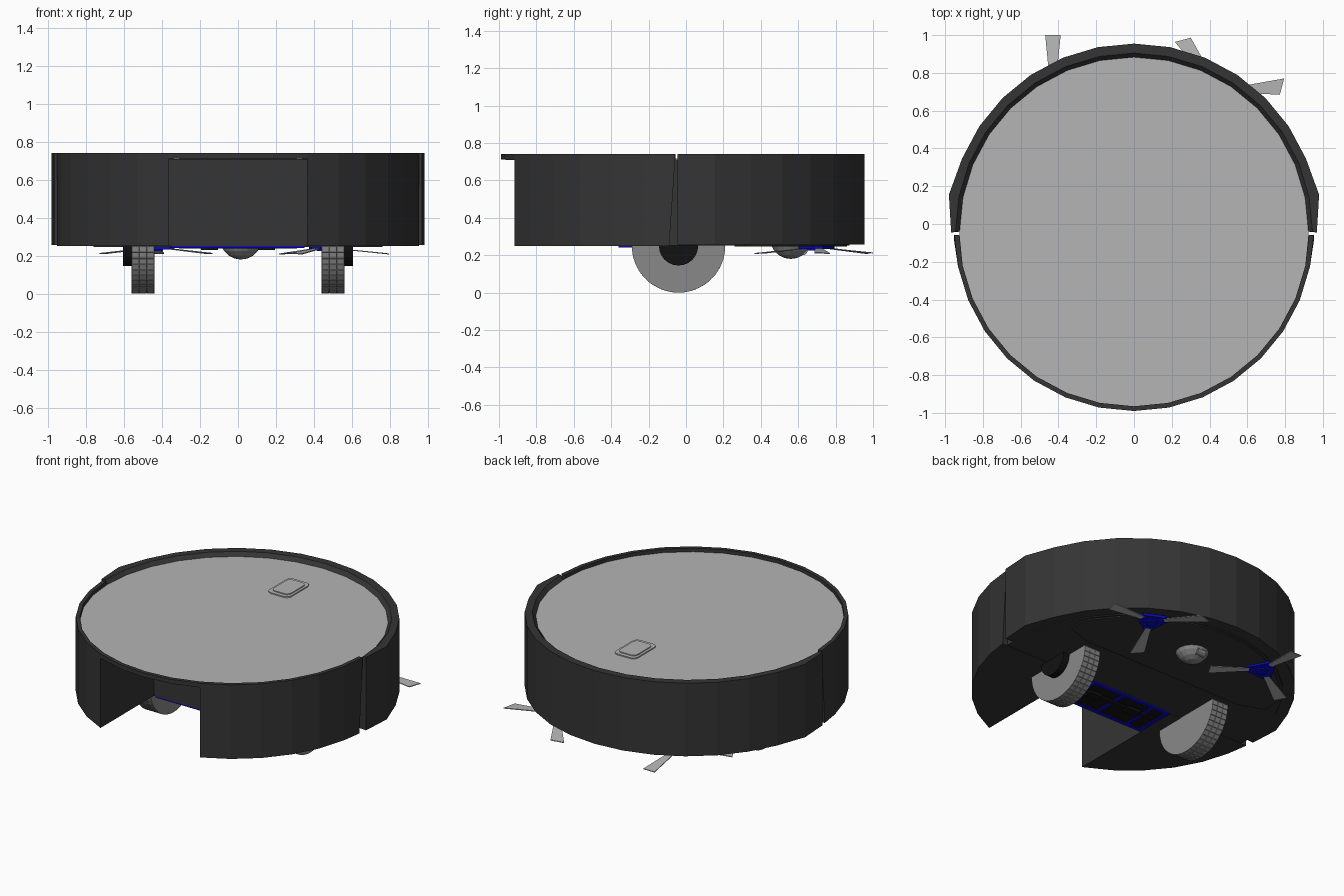
import bpy, bmesh, math
from mathutils import Matrix, Vector

if "Cube" in bpy.data.objects:
    bpy.data.objects.remove(bpy.data.objects["Cube"])


def material(name, c):
    m = bpy.data.materials.new(name)
    m.diffuse_color = (*c, 1)
    m.use_nodes = True
    m.node_tree.nodes["Principled BSDF"].inputs["Base Color"].default_value = m.diffuse_color
    return m


DARK = material("charcoal", (0.035, 0.035, 0.035))
LIGHT = material("light grey", (0.46, 0.46, 0.46))
MID = material("wheel grey", (0.25, 0.25, 0.25))
BLACK = material("black", (0.006, 0.006, 0.006))
BLUE = material("blue", (0.003, 0.003, 0.55))
STEP = math.pi / 16  # 32-sided circles
CY = -0.04           # centre of the body circle


def finish(name, bm, mat):
    bmesh.ops.recalc_face_normals(bm, faces=bm.faces[:])
    me = bpy.data.meshes.new(name)
    bm.to_mesh(me)
    bm.free()
    me.materials.append(mat)
    ob = bpy.data.objects.new(name, me)
    bpy.context.collection.objects.link(ob)
    return ob


def prism(name, pts, z0, z1, mat, warp=None):
    """Upright prism over a flat outline; warp may move each vertex."""
    bm = bmesh.new()
    f = bm.faces.new([bm.verts.new((x, y, z0)) for x, y in pts])
    top = bmesh.ops.extrude_face_region(bm, geom=[f])["geom"]
    for v in top:
        if isinstance(v, bmesh.types.BMVert):
            v.co.z = z1
    if warp:
        for v in bm.verts:
            warp(v.co)
    return finish(name, bm, mat)


def box(name, x0, x1, y0, y1, z0, z1, mat):
    return prism(name, [(x0, y0), (x1, y0), (x1, y1), (x0, y1)], z0, z1, mat)


def arc(r, k0, k1, cy=CY):
    return [(r * math.cos(k * STEP), cy + r * math.sin(k * STEP)) for k in range(k0, k1 + 1)]


def band(name, sections, mat):
    """Closed-profile strip swept through a list of cross-sections."""
    bm = bmesh.new()
    rows = [[bm.verts.new(p) for p in s] for s in sections]
    n = len(rows[0])
    for a, b in zip(rows, rows[1:]):
        for i in range(n):
            bm.faces.new((a[i], a[(i + 1) % n], b[(i + 1) % n], b[i]))
    bm.faces.new(rows[0])
    bm.faces.new(rows[-1][::-1])
    return finish(name, bm, mat)


def cylinder_x(name, x0, x1, y, z, r, n, mat, tread=False):
    bm = bmesh.new()
    bmesh.ops.create_cone(bm, cap_ends=True, segments=n, radius1=r, radius2=r, depth=x1 - x0,
                          matrix=Matrix.Translation(((x0 + x1) / 2, y, z)) @ Matrix.Rotation(math.pi / 2, 4, 'Y'))
    if tread:  # split the rolling face into raised blocks
        sides = [e for e in bm.edges if abs(e.verts[0].co.x - e.verts[1].co.x) > 0.01]
        bmesh.ops.subdivide_edges(bm, edges=sides, cuts=2, use_grid_fill=True)
        faces = [f for f in bm.faces if abs(f.normal.x) < 0.5]
        bmesh.ops.inset_individual(bm, faces=faces, thickness=0.002, depth=0.003)
    return finish(name, bm, mat)


def rounded(cx, cy, hx, hy, r):
    pts = []
    for i, (sx, sy) in enumerate([(1, 1), (-1, 1), (-1, -1), (1, -1)]):
        for j in range(5):
            a = math.pi / 2 * (i + j / 4)
            pts.append((cx + sx * (hx - r) + r * math.cos(a), cy + sy * (hy - r) + r * math.sin(a)))
    return pts


# Rear body with the open bin bay; its front edge leans to leave a wedge gap
rear = arc(0.95, 16, 32)
NX = rear[10][0]
rear[0], rear[16] = (-0.952, -0.06), (0.952, -0.06)


def lean(co):
    if co.y > -0.07:
        co.y = -0.09 if co.z < 0.5 else -0.058


prism("rear_body", rear[:7] + [(-NX, -0.36), (NX, -0.36)] + rear[10:], 0.25, 0.712, DARK, lean)

# Front core behind the bumper
prism("front_core", [(0.915, -0.15)] + arc(0.915, 0, 16) + [(-0.915, -0.15)], 0.253, 0.711, DARK)

# Bay ceiling and rear rim
box("bay_ceiling", -NX, NX, -0.9, -0.34, 0.703, 0.712, DARK)
secs = []
for o, i in zip(rear, arc(0.925, 16, 32)):
    iy = min(i[1], -0.057)
    oy = min(o[1], -0.057)
    secs.append([(o[0], oy, 0.712), (o[0], oy, 0.74), (i[0], iy, 0.74), (i[0], iy, 0.712)])
band("rear_rim", secs, DARK)

# Front bumper
outer = arc(0.985, 0, 16, -0.03)
for k, s in ((0, 1), (16, -1)):
    outer[k] = (s * 0.968, -0.045)
    outer[k + s] = (s * 0.98, 0.155)
secs = []
for o, i, j in zip(outer, arc(0.945, 0, 16), arc(0.918, 0, 16)):
    secs.append([(*o, 0.257), (*o, 0.74), (*i, 0.74), (*j, 0.71), (*j, 0.257)])
band("front_bumper", secs, DARK)

# Top cover and button
prism("top_cover", arc(0.925, 0, 31), 0.708, 0.716, LIGHT)
prism("button_surround", rounded(0, 0.53, 0.08, 0.12, 0.035), 0.714, 0.723, LIGHT)
prism("button", rounded(0, 0.53, 0.064, 0.095, 0.03), 0.714, 0.729, LIGHT)

# Front bottom plate
prism("bottom_plate", [(0.6, 0.26), (0.76, 0.32)] + arc(0.9, 3, 13)[0:11] + [(-0.76, 0.32), (-0.6, 0.26)],
      0.246, 0.256, DARK)

# Drive wheels and hubs
for s, side in ((1, "right"), (-1, "left")):
    a, b = sorted((s * 0.44, s * 0.56))
    cylinder_x(side + "_wheel", a, b, -0.04, 0.25, 0.247, 48, MID, True)
    a, b = sorted((s * 0.55, s * 0.605))
    cylinder_x(side + "_wheel_hub", a, b, -0.04, 0.25, 0.105, 24, BLACK)

# Castor ball with a small roller
bm = bmesh.new()
bmesh.ops.create_uvsphere(bm, u_segments=16, v_segments=10, radius=0.11,
                          matrix=Matrix.Translation((0.015, 0.56, 0.29)))
finish("castor", bm, MID)
cylinder_x("castor_roller", -0.02, 0.04, 0.625, 0.225, 0.025, 12, MID)

# Side brushes: blue hub and three sloping blades
for name, hx, hy, turn in (("left", -0.43, 0.68, 90), ("right", 0.45, 0.70, 5)):
    hub = []
    for k in range(3):
        a = math.radians(turn + 120 * k)
        for d in (-0.25, 0.25):
            hub.append((hx + 0.1 * math.cos(a + d), hy + 0.1 * math.sin(a + d)))
        u = Vector((math.cos(a), math.sin(a)))
        w = Vector((-u.y, u.x))
        c = Vector((hx, hy))
        pts = [c + u * 0.06 - w * 0.015, c + u * 0.32 - w * 0.042,
               c + u * (0.32 if name == "left" else 0.35) + w * 0.04, c + u * 0.06 + w * 0.015]

        def droop(co, c=c):
            co.z -= 0.1 * ((co.xy - c).length - 0.06)

        prism(f"{name}_brush_blade_{k + 1}", [tuple(p) for p in pts], 0.236, 0.241, LIGHT, droop)
    prism(name + "_brush_hub", hub, 0.234, 0.25, BLUE)
    prism(name + "_brush_cap", [(hx + 0.035 * math.cos(t * math.pi / 6), hy + 0.035 * math.sin(t * math.pi / 6))
                                for t in range(12)], 0.226, 0.24, BLUE)

# Main brush panel: blue frame, black opening, roller with blocks
box("brush_opening", -0.34, 0.34, -0.35, -0.09, 0.247, 0.252, BLACK)
box("brush_frame_rear", -0.35, 0.35, -0.36, -0.335, 0.242, 0.252, BLUE)
box("brush_frame_front", -0.35, 0.35, -0.105, -0.08, 0.242, 0.252, BLUE)
for s, side in ((1, "right"), (-1, "left")):
    a, b = sorted((s * 0.325, s * 0.35))
    box("brush_frame_" + side, a, b, -0.36, -0.08, 0.242, 0.252, BLUE)
    box("brush_bar_" + side, s * 0.23 - 0.012, s * 0.23 + 0.012, -0.34, -0.1, 0.242, 0.25, BLUE)
    box("brush_block_" + side, s * 0.15 - 0.045, s * 0.15 + 0.045, -0.23, -0.17, 0.23, 0.26, BLACK)
box("brush_bar_middle", -0.012, 0.012, -0.34, -0.1, 0.242, 0.25, BLUE)
cylinder_x("main_brush", -0.31, 0.31, -0.2, 0.275, 0.037, 12, BLACK)
